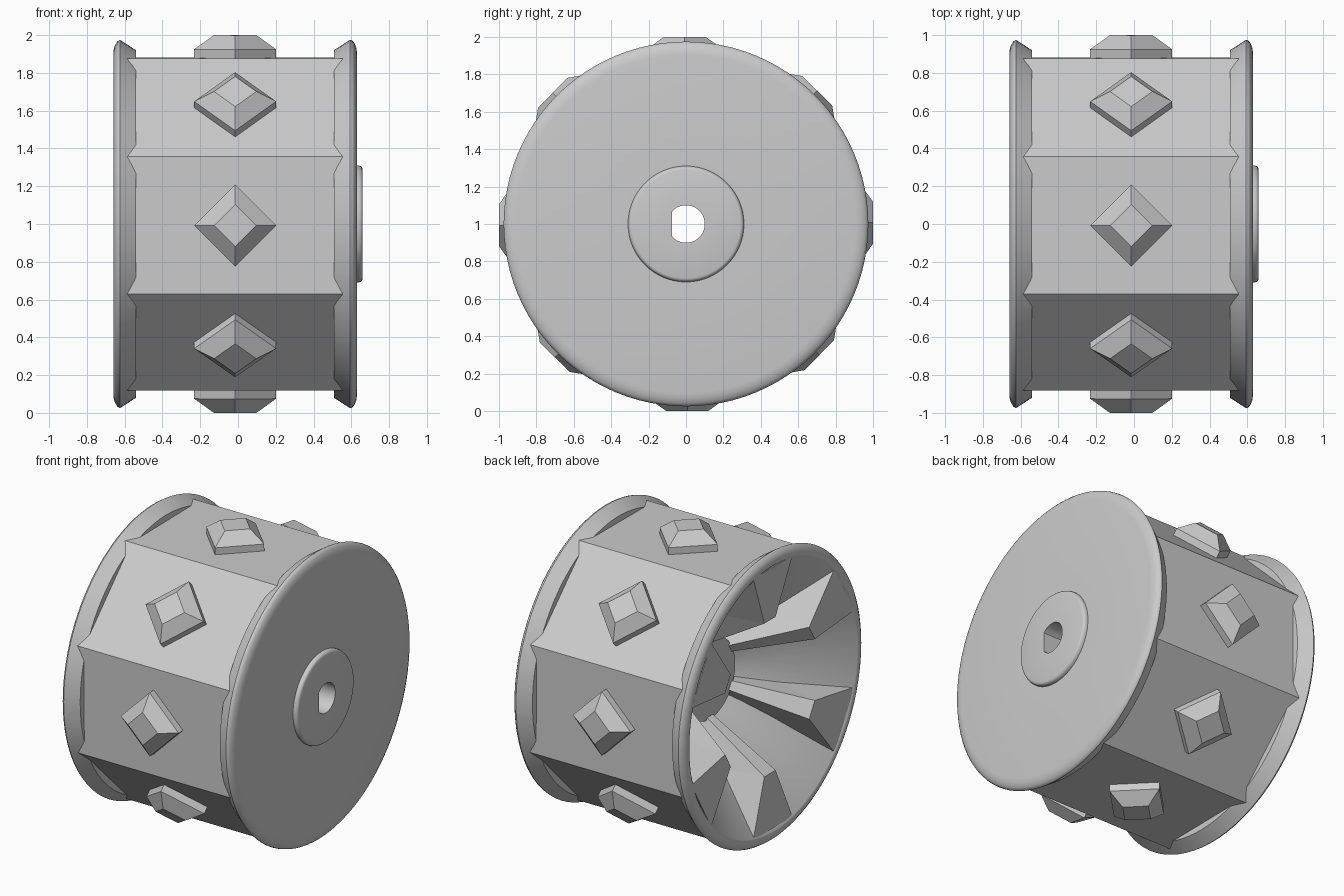
import bpy, bmesh, math
from mathutils import Matrix

cube = bpy.data.objects.get("Cube")
if cube:
    bpy.data.objects.remove(cube, do_unlink=True)

MID = -0.015          # middle of the wheel along its axle
TURN = 0.008          # slight turn of the tread about the axle
CENTRE = Matrix.Translation((0, 0, 1))

grey = bpy.data.materials.new("light grey plastic")
grey.use_nodes = True
grey.diffuse_color = (0.6, 0.6, 0.6, 1)
grey.node_tree.nodes["Principled BSDF"].inputs["Base Color"].default_value = (0.6, 0.6, 0.6, 1)


def finish(name, bm, smooth=False):
    bmesh.ops.recalc_face_normals(bm, faces=bm.faces)
    bm.transform(CENTRE)
    mesh = bpy.data.meshes.new(name)
    bm.to_mesh(mesh)
    bm.free()
    mesh.materials.append(grey)
    obj = bpy.data.objects.new(name, mesh)
    bpy.context.collection.objects.link(obj)
    if smooth:
        bpy.ops.object.select_all(action='DESELECT')
        obj.select_set(True)
        bpy.context.view_layer.objects.active = obj
        bpy.ops.object.shade_smooth_by_angle(angle=math.radians(35))


def loft(bm, rings, closed_ends=True):
    loops = [[bm.verts.new(p) for p in ring] for ring in rings]
    for a, b in zip(loops, loops[1:]):
        for i in range(len(a)):
            j = (i + 1) % len(a)
            bm.faces.new((a[i], a[j], b[j], b[i]))
    if closed_ends:
        bm.faces.new(loops[0])
        bm.faces.new(loops[-1])


def ring(x, r, sides, turn=0, flat=False):
    # circle about the axle; flat gives the keyed axle-hole outline
    pts = []
    for i in range(sides):
        a = math.tau * i / sides + turn
        y = r * math.cos(a)
        pts.append((x, max(y, -0.075) if flat else y, r * math.sin(a)))
    return pts


# wheel core: open dished side, axle hole, boss side, both flanges
SIDES = 96
dish = [(-0.54, 0.86), (-0.54, 0.92), (-0.625, 0.975), (-0.638, 0.967),
        (-0.652, 0.945), (-0.66, 0.915), (-0.655, 0.9), (-0.13, 0.28)]
hub = [(-0.18, 0.27)]
disc = [(0.66, 0.29), (0.657, 0.3), (0.65, 0.306), (0.641, 0.309), (0.63, 0.31),
        (0.63, 0.905), (0.626, 0.935), (0.615, 0.96), (0.604, 0.972), (0.593, 0.975),
        (0.508, 0.92), (0.508, 0.86)]
rings = [ring(x, r, SIDES) for x, r in dish + hub]
rings += [ring(x, 0.1, SIDES, flat=True) for x in (-0.18, 0.66)]
rings += [ring(x, r, SIDES) for x, r in disc]
bm = bmesh.new()
loft(bm, rings, closed_ends=False)
finish("flanged_core", bm, smooth=True)

# eight-sided tread
bm = bmesh.new()
corner = 0.878 / math.cos(math.pi / 8)
loft(bm, [ring(x, corner, 8, math.pi / 8 + TURN) for x in (MID - 0.575, MID + 0.575)],
     closed_ends=False)
finish("octagonal_tread", bm)

# diamond stud on each tread face
rows = [(0.86, 0.217), (0.925, 0.217), (1.0, 0.112)]
for k in range(8):
    bm = bmesh.new()
    loft(bm, [[(MID + s, 0, h), (MID, s, h), (MID - s, 0, h), (MID, -s, h)] for h, s in rows])
    bm.transform(Matrix.Rotation(k * math.pi / 4 + TURN, 4, 'X'))
    finish(f"tread_stud_{k + 1}", bm)

# six wedge ribs in the dish: radius, top half width, base half width, top x, base x
rib = [(0.885, 0.21, 0.22, -0.652, -0.6),
       (0.52, 0.06, 0.12, -0.63, -0.25),
       (0.25, 0.03, 0.05, -0.18, -0.1)]
for k in range(6):
    bm = bmesh.new()
    loft(bm, [[(top, -w, r), (top, w, r), (base, v, r), (base, -v, r)]
              for r, w, v, top, base in rib])
    bm.transform(Matrix.Rotation(k * math.pi / 3, 4, 'X'))
    finish(f"dish_rib_{k + 1}", bm)
